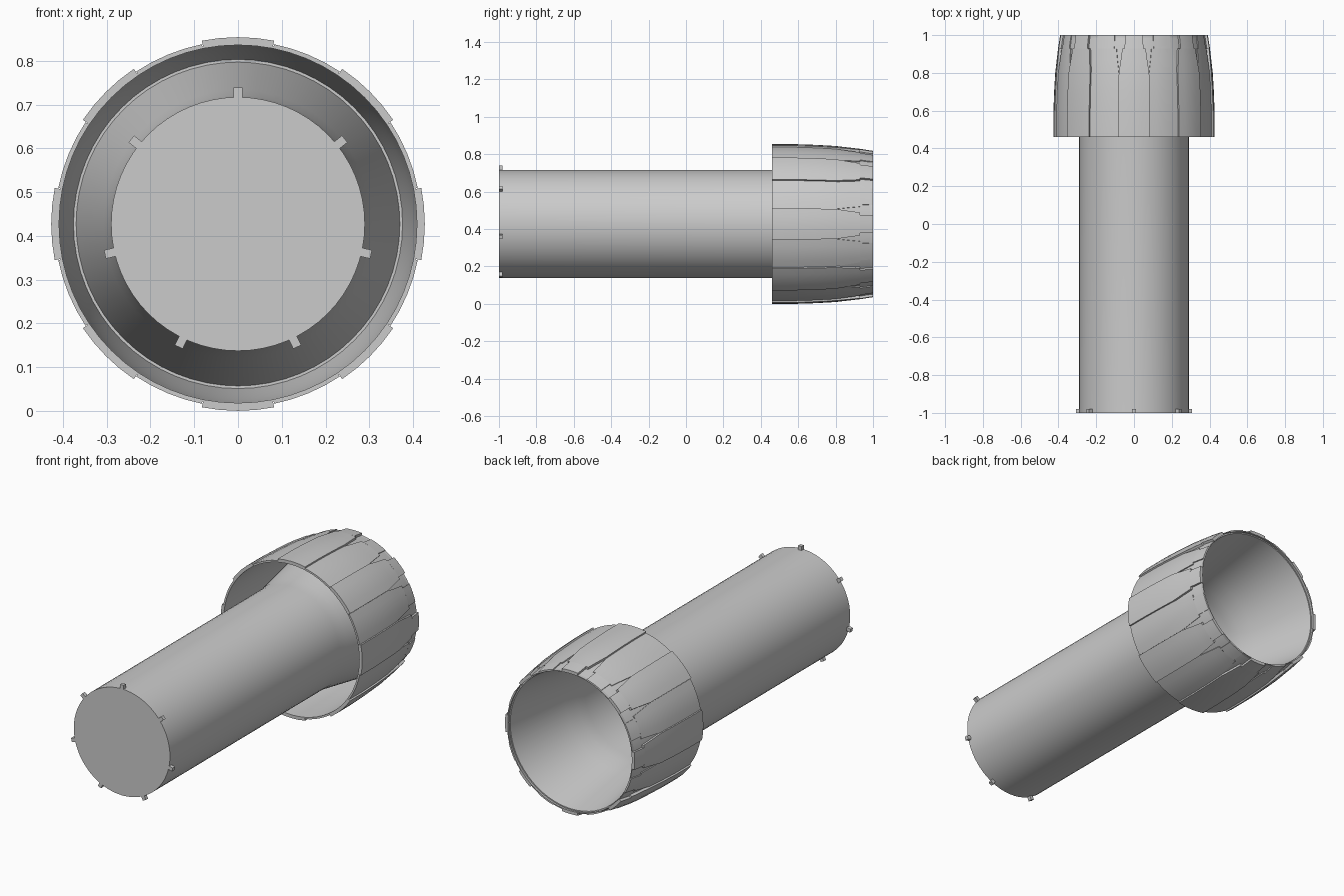
import bpy, bmesh, math
from mathutils import Matrix, Vector

if "Cube" in bpy.data.objects:
    bpy.data.objects.remove(bpy.data.objects["Cube"])

CZ = 0.427          # height of the long axis
PETALS = 16
PITCH = 2 * math.pi / PETALS

grey = bpy.data.materials.new("light_grey")
grey.diffuse_color = (0.6, 0.6, 0.6, 1)
grey.use_nodes = True
grey.node_tree.nodes["Principled BSDF"].inputs["Base Color"].default_value = grey.diffuse_color


def ring_point(r, a, y):
    """Point at angle a from straight up, around the y axis."""
    return Vector((r * math.sin(a), y, CZ + r * math.cos(a)))


def finish(bm, name, smooth=True):
    bmesh.ops.recalc_face_normals(bm, faces=bm.faces)
    mesh = bpy.data.meshes.new(name)
    bm.to_mesh(mesh)
    bm.free()
    obj = bpy.data.objects.new(name, mesh)
    bpy.context.collection.objects.link(obj)
    mesh.materials.append(grey)
    if smooth:
        bpy.ops.object.select_all(action='DESELECT')
        obj.select_set(True)
        bpy.context.view_layer.objects.active = obj
        bpy.ops.object.shade_smooth_by_angle(angle=math.radians(25))
    return obj


def lathe(name, profile, segs=64, cap_start=False, closed=False):
    """Spin a list of (y, radius) around the long axis."""
    bm = bmesh.new()
    rings = [[bm.verts.new(ring_point(r, 2 * math.pi * i / segs, y))
              for i in range(segs)] for y, r in profile]
    pairs = list(zip(rings, rings[1:])) + ([(rings[-1], rings[0])] if closed else [])
    for a, b in pairs:
        for i in range(segs):
            j = (i + 1) % segs
            bm.faces.new((a[i], a[j], b[j], b[i]))
    if cap_start:
        bm.faces.new(rings[0])
    return finish(bm, name)


# outer curve of the collar: (y, radius)
CURVE = [(0.46, 0.427), (0.58, 0.427), (0.70, 0.423), (0.80, 0.417),
         (0.87, 0.409), (0.93, 0.402), (0.9301, 0.402), (1.0, 0.391)]
# angle trimmed off each side of a petal along the same stations, in degrees
TRIM = [0.1, 0.1, 0.1, 0.1, 1.4, 2.4, 4.2, 4.2]

# long tube with closed front end, widening into a cone under the collar
lathe("tube_and_cone", [(-1, 0.29), (0.46, 0.29), (0.52, 0.294), (0.60, 0.307),
                        (0.985, 0.370), (0.985, 0.380), (1.0, 0.380)], cap_start=True)

# continuous collar lining beneath the petals
outer = [(y, r - 0.013) for y, r in CURVE if y != 0.9301]
inner = [(y, r - 0.018) for y, r in reversed(CURVE) if y != 0.9301]
inner[0] = (1.0, 0.374)
lathe("collar_lining", outer + inner, closed=True)


def petal(name, index, drop):
    """Curved plate with a tapered, stepped tail."""
    bm = bmesh.new()
    cols = 4
    layers = []
    for depth in (drop, 0.0145):
        grid = []
        for (y, r), t in zip(CURVE, TRIM):
            half = PITCH / 2 - math.radians(t)
            grid.append([bm.verts.new(ring_point(
                r - depth, index * PITCH + half * (2 * c / cols - 1), y))
                for c in range(cols + 1)])
        layers.append(grid)
    top, low = layers
    n = len(CURVE) - 1
    for g in layers:
        for i in range(n):
            for c in range(cols):
                bm.faces.new((g[i][c], g[i][c + 1], g[i + 1][c + 1], g[i + 1][c]))
    for i in range(n):                      # side edges
        for c in (0, cols):
            bm.faces.new((top[i][c], top[i + 1][c], low[i + 1][c], low[i][c]))
    for c in range(cols):                   # front and back edges
        for i in (0, n):
            bm.faces.new((top[i][c], top[i][c + 1], low[i][c + 1], low[i][c]))
    finish(bm, name)


# alternating raised and lowered petals
for k in range(PETALS):
    petal("raised_petal" if k % 2 == 0 else "lowered_petal", k, 0 if k % 2 == 0 else 0.008)

# seven small pins around the front end
bm = bmesh.new()
for k in range(7):
    a = 2 * math.pi * k / 7
    m = Matrix.Translation(ring_point(0.30, a, -0.99)) @ Matrix.Rotation(a, 4, 'Y')
    bmesh.ops.create_cube(bm, size=1, matrix=m @ Matrix.Diagonal((0.02, 0.02, 0.024, 1)))
finish(bm, "front_pins", smooth=False)
